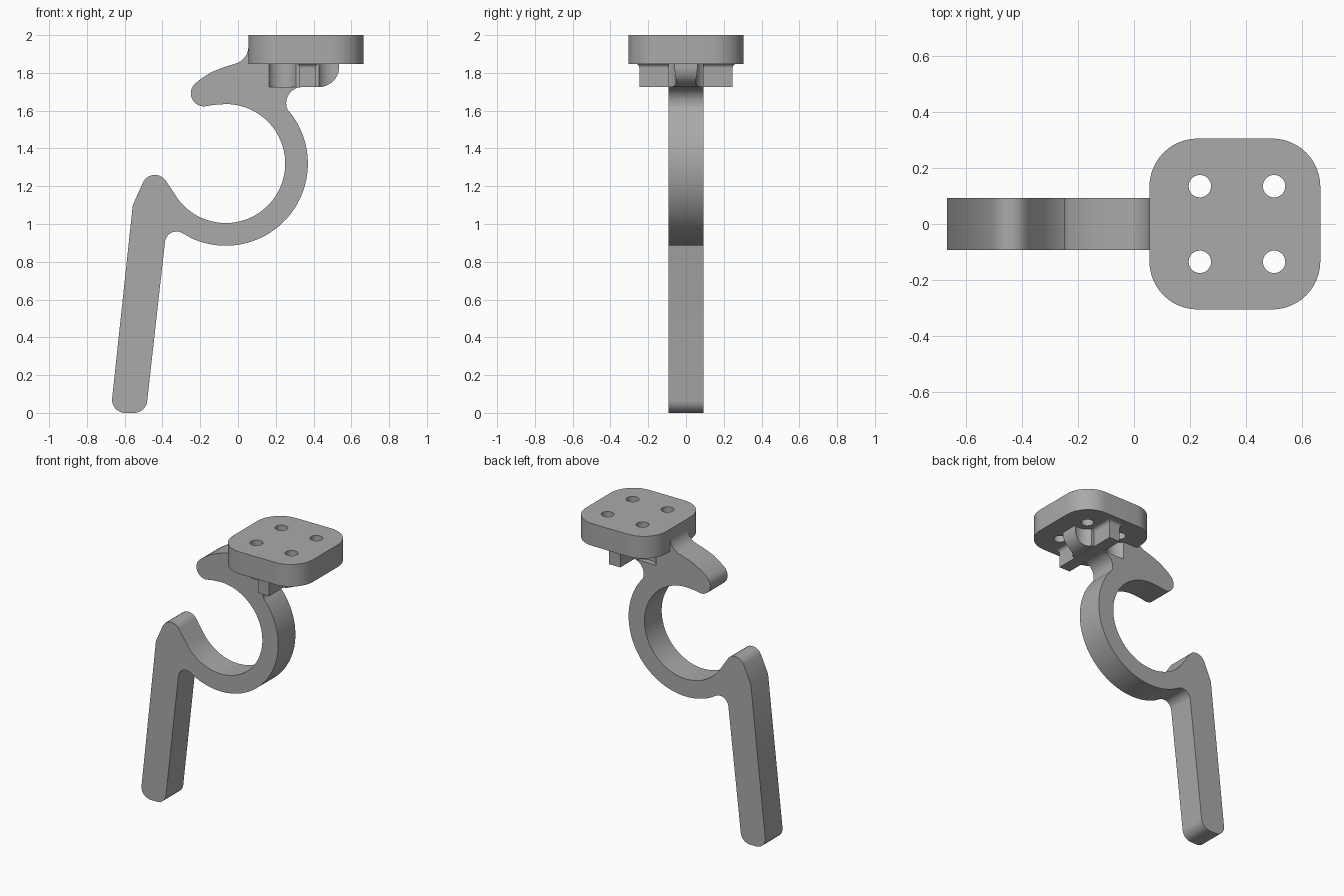
import bpy, bmesh
from math import sin, cos, pi, radians

cube = bpy.data.objects.get("Cube")
if cube:
    bpy.data.objects.remove(cube, do_unlink=True)

# Single grey material
GREY = (0.4, 0.4, 0.4, 1)
mat = bpy.data.materials.new("plain grey")
mat.use_nodes = True
mat.diffuse_color = GREY
mat.node_tree.nodes["Principled BSDF"].inputs["Base Color"].default_value = GREY


def arc(cx, cy, r, a0, a1, n=10):
    """Points along an arc, angles in degrees."""
    steps = [radians(a0 + (a1 - a0) * i / n) for i in range(n + 1)]
    return [(cx + r * cos(a), cy + r * sin(a)) for a in steps]


def loft(name, rings):
    """Closed solid through rings that have equal point counts."""
    bm = bmesh.new()
    loops = [[bm.verts.new(p) for p in ring] for ring in rings]
    for a, b in zip(loops, loops[1:]):
        for i in range(len(a)):
            j = (i + 1) % len(a)
            bm.faces.new((a[i], a[j], b[j], b[i]))
    bm.faces.new(loops[0])
    bm.faces.new(loops[-1])
    bmesh.ops.recalc_face_normals(bm, faces=bm.faces)
    mesh = bpy.data.meshes.new(name)
    bm.to_mesh(mesh)
    bm.free()
    mesh.materials.append(mat)
    obj = bpy.data.objects.new(name, mesh)
    bpy.context.collection.objects.link(obj)
    return obj


def activate(obj):
    bpy.ops.object.select_all(action='DESELECT')
    obj.select_set(True)
    bpy.context.view_layer.objects.active = obj


def cut_cylinders(obj, radius, z0, z1):
    """Cut a vertical cylinder at each of the four screw positions."""
    for x in (0.235, 0.5):
        for y in (-0.135, 0.135):
            circle = arc(x, y, radius, 0, 360, 40)[:-1]
            cutter = loft("cutter", [[(*p, z) for p in circle] for z in (z0, z1)])
            cutter.hide_render = True
            activate(obj)
            mod = obj.modifiers.new("screw", 'BOOLEAN')
            mod.operation = 'DIFFERENCE'
            mod.solver = 'EXACT'
            mod.object = cutter
            bpy.ops.object.modifier_apply(modifier=mod.name)
            bpy.data.objects.remove(cutter, do_unlink=True)


# Hook: one side profile, extruded across y
RING = (-0.065, 1.32)
profile = (
    arc(-0.04, 1.94, 0.095, 0, -78)                 # fillet under the plate
    + [(-0.087, 1.826), (-0.14, 1.804), (-0.19, 1.773)]
    + arc(-0.18, 1.692, 0.07, 130, 270)             # upper jaw tip
    + [(-0.125, 1.631)]
    + arc(*RING, 0.315, 90, -144, 48)               # inside of the ring
    + arc(-0.44, 1.19, 0.07, 30, 155)               # lower jaw tip
    + [(-0.557, 1.10)]
    + arc(-0.597, 0.07, 0.07, 180, 270)             # handle end
    + arc(-0.55, 0.07, 0.07, 270, 360)
    + arc(-0.325, 0.898, 0.062, 175, 62)            # handle to ring fillet
    + arc(*RING, 0.435, -115, 39.5, 40)             # outside of the ring
    + arc(0.34, 1.64, 0.085, 205, 90)               # neck fillet
    + arc(0.428, 1.833, 0.108, -90, 0)              # rounded neck end
    + [(0.536, 1.92), (0.3, 1.95)]
)
HALF = 0.0935
hook = loft("hook_and_handle", [[(x, y, z) for x, z in profile] for y in (-HALF, HALF)])
cut_cylinders(hook, 0.083, 1.724, 1.87)

# Mounting plate with rounded corners and four holes
MID, SIDE, CORNER = 0.36, 0.305, 0.172
inner = SIDE - CORNER
outline = []
for k, (sx, sy) in enumerate(((1, 1), (-1, 1), (-1, -1), (1, -1))):
    outline += arc(MID + sx * inner, sy * inner, CORNER, 90 * k, 90 * k + 90, 12)
plate = loft("mounting_plate", [[(*p, z) for p in outline] for z in (1.848, 2.0)])
cut_cylinders(plate, 0.04, 1.8, 2.1)

# Cross rib under the plate, flaring where it meets the plate
FLARE = 0.025
sections = [(1.724, 0)]
for i in range(7):
    a = i / 6 * pi / 2
    sections.append((1.825 + FLARE * sin(a), FLARE * (1 - cos(a))))
rings = []
for z, grow in sections:
    hx, hy = 0.042 + grow, 0.247 + grow
    rings.append([(0.3675 + sx * hx, sy * hy, z)
                  for sx, sy in ((1, 1), (-1, 1), (-1, -1), (1, -1))])
rib = loft("cross_rib", rings)

for obj in (hook, plate, rib):
    activate(obj)
    bpy.ops.object.shade_smooth_by_angle(angle=radians(30))
